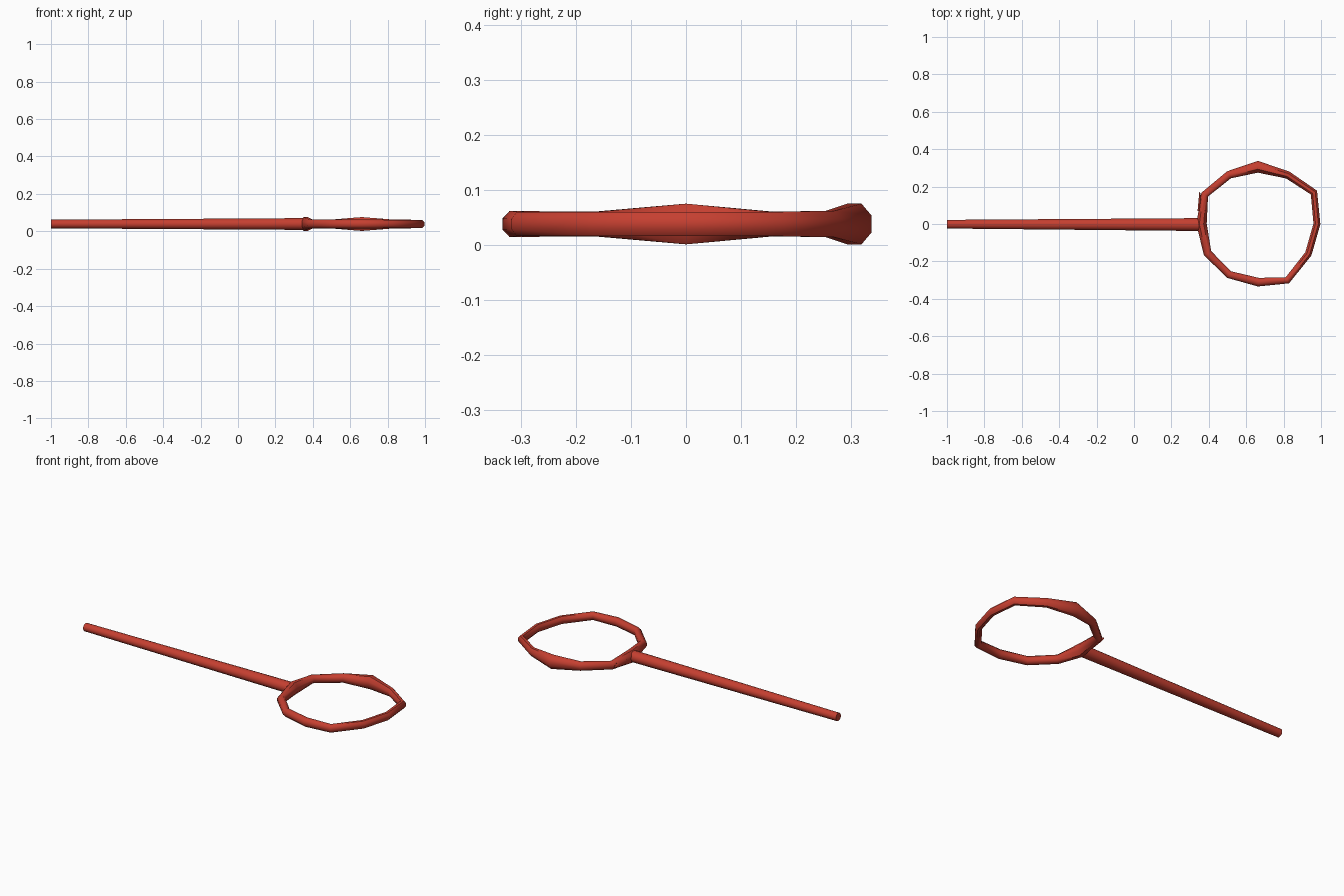
import bpy, bmesh, math
from mathutils import Vector

if "Cube" in bpy.data.objects:
    bpy.data.objects.remove(bpy.data.objects["Cube"])

red = bpy.data.materials.new("brick_red")
red.diffuse_color = (0.56, 0.05, 0.03, 1)
red.use_nodes = True
red.node_tree.nodes["Principled BSDF"].inputs["Base Color"].default_value = red.diffuse_color
ZC = 0.039  # height of the centre plane


def tube(name, path, sides, closed):
    """Sweep an ellipse along (x, y, in-plane radius, vertical radius) points."""
    bm = bmesh.new()
    n = len(path)
    pts = [Vector((p[0], p[1], ZC)) for p in path]
    rings = []
    for i, (x, y, rw, rz) in enumerate(path):
        a = pts[(i - 1) % n] if closed or i > 0 else pts[i]
        b = pts[(i + 1) % n] if closed or i < n - 1 else pts[i]
        t = (b - a).normalized()
        side = Vector((-t.y, t.x, 0))
        ring = []
        for k in range(sides):
            ang = 2 * math.pi * (k + 0.5) / sides
            ring.append(bm.verts.new(pts[i] + side * rw * math.cos(ang)
                                     + Vector((0, 0, rz * math.sin(ang)))))
        rings.append(ring)
    for i in range(n if closed else n - 1):
        r, s = rings[i], rings[(i + 1) % n]
        for k in range(sides):
            m = (k + 1) % sides
            bm.faces.new((r[k], r[m], s[m], s[k]))
    if not closed:
        bm.faces.new(rings[0])
        bm.faces.new(rings[-1])
    bmesh.ops.recalc_face_normals(bm, faces=bm.faces)
    me = bpy.data.meshes.new(name)
    bm.to_mesh(me)
    bm.free()
    me.materials.append(red)
    ob = bpy.data.objects.new(name, me)
    bpy.context.collection.objects.link(ob)
    bpy.ops.object.select_all(action='DESELECT')
    ob.select_set(True)
    bpy.context.view_layer.objects.active = ob
    bpy.ops.object.shade_smooth_by_angle(angle=math.radians(50))
    return ob


# Irregular twelve-point hoop
hoop = [
    (0.978, 0.00, 0.020, 0.024), (0.962, 0.168, 0.021, 0.024),
    (0.822, 0.262, 0.022, 0.026), (0.662, 0.306, 0.034, 0.040),
    (0.508, 0.263, 0.023, 0.026), (0.378, 0.157, 0.022, 0.024),
    (0.361, 0.00, 0.030, 0.040), (0.393, -0.155, 0.024, 0.025),
    (0.507, -0.270, 0.022, 0.025), (0.665, -0.311, 0.025, 0.026),
    (0.820, -0.301, 0.020, 0.024), (0.932, -0.160, 0.020, 0.024),
]
tube("hoop", hoop, 8, True)

# Tapered handle, thicker towards the hoop
tube("handle", [(-1.0, -0.001, 0.0235, 0.0235), (0.352, -0.003, 0.035, 0.032)], 16, False)

# Small pointed splinter where the hoop bends
tube("splinter", [(0.347, 0.07, 0.008, 0.02), (0.354, 0.13, 0.010, 0.018),
                  (0.351, 0.172, 0.002, 0.003)], 6, False)
